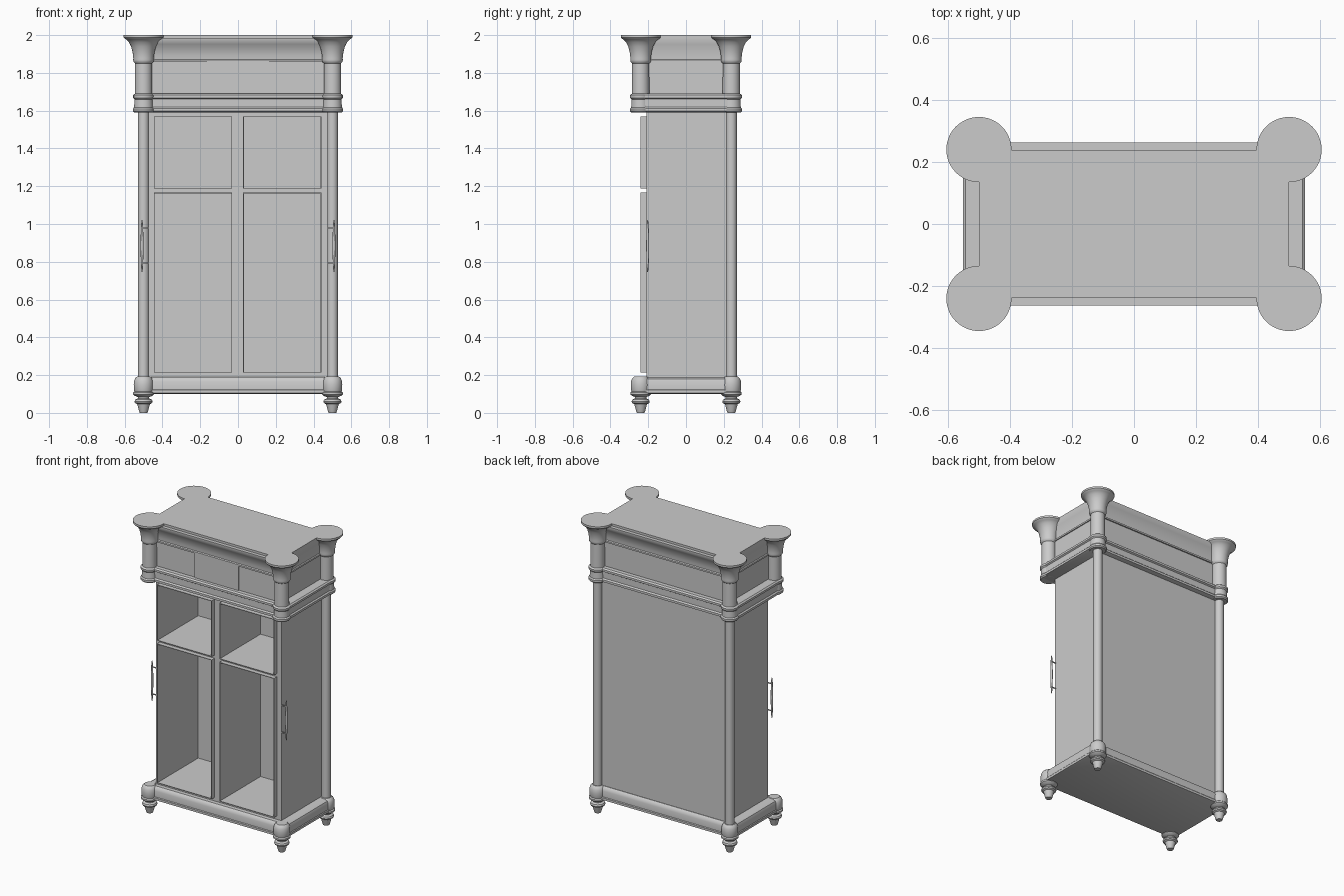
import bpy, bmesh, math

cube = bpy.data.objects.get("Cube")
if cube:
    bpy.data.objects.remove(cube, do_unlink=True)

grey = bpy.data.materials.new("plain grey")
grey.use_nodes = True
grey.diffuse_color = (0.6, 0.6, 0.6, 1)
grey.node_tree.nodes["Principled BSDF"].inputs["Base Color"].default_value = (0.6, 0.6, 0.6, 1)

COL_X, COL_Y = 0.5, 0.24          # corner column centres


def finish(name, bm, smooth=False):
    bmesh.ops.recalc_face_normals(bm, faces=bm.faces)
    mesh = bpy.data.meshes.new(name)
    bm.to_mesh(mesh)
    bm.free()
    mesh.materials.append(grey)
    obj = bpy.data.objects.new(name, mesh)
    bpy.context.collection.objects.link(obj)
    if smooth:
        bpy.ops.object.select_all(action='DESELECT')
        obj.select_set(True)
        bpy.context.view_layer.objects.active = obj
        bpy.ops.object.shade_smooth_by_angle(angle=math.radians(35))
    return obj


def loft(name, rings, smooth=False):
    """Join rings of points into a closed solid."""
    bm = bmesh.new()
    loops = [[bm.verts.new(p) for p in ring] for ring in rings]
    n = len(loops[0])
    for a, b in zip(loops, loops[1:]):
        for i in range(n):
            j = (i + 1) % n
            bm.faces.new((a[i], a[j], b[j], b[i]))
    bm.faces.new(loops[0])
    bm.faces.new(loops[-1])
    return finish(name, bm, smooth)


def turned(name, x, y, profile, sides=32):
    """Round part from (radius, z) pairs."""
    angles = [2 * math.pi * i / sides for i in range(sides)]
    return loft(name, [[(x + r * math.cos(a), y + r * math.sin(a), z) for a in angles]
                       for r, z in profile], True)


def moulding(name, profile, smooth=True):
    """Rectangular stack from (half width, half depth, z) triples."""
    return loft(name, [[(-w, -d, z), (w, -d, z), (w, d, z), (-w, d, z)]
                       for w, d, z in profile], smooth)


def box(name, x0, x1, y0, y1, z0, z1):
    return loft(name, [[(x0, y0, z), (x1, y0, z), (x1, y1, z), (x0, y1, z)] for z in (z0, z1)])


# Base plinth
moulding("base_plinth", [
    (0.53, 0.25, 0.1), (0.542, 0.262, 0.105), (0.542, 0.262, 0.12), (0.538, 0.258, 0.125),
    (0.538, 0.258, 0.165), (0.532, 0.252, 0.18), (0.515, 0.238, 0.19)])

# Cabinet frame: uprights and rails around four open compartments
FRONT, BACK, INNER = -0.21, 0.235, 0.2
COLUMNS = [(-0.445, -0.031), (0.027, 0.441)]
ROWS = [(0.213, 1.166), (1.187, 1.57)]
box("left_side", 0.441, 0.475, FRONT, BACK, 0.18, 1.6)
box("right_side", -0.475, -0.445, FRONT, BACK, 0.18, 1.6)
box("centre_divider", -0.031, 0.027, FRONT, BACK, 0.18, 1.6)
box("back_panel", -0.475, 0.475, INNER, BACK, 0.18, 1.6)
for name, z0, z1 in (("bottom_rail", 0.18, 0.213), ("shelf", 1.166, 1.187), ("top_rail", 1.57, 1.6)):
    box(name, -0.475, 0.475, FRONT, BACK, z0, z1)

# Thin compartment liners standing proud of the frame
T = 0.004
for x0, x1 in COLUMNS:
    for z0, z1 in ROWS:
        box("liner_floor", x0, x1, -0.24, INNER, z0, z0 + T)
        box("liner_ceiling", x0, x1, -0.24, INNER, z1 - T, z1)
        box("liner_right", x0, x0 + T, -0.24, INNER, z0, z1)
        box("liner_left", x1 - T, x1, -0.24, INNER, z0, z1)

# Belt moulding, frieze, drawer, cornice and top
moulding("belt_moulding", [
    (0.535, 0.245, 1.59), (0.551, 0.262, 1.597), (0.551, 0.262, 1.612), (0.543, 0.253, 1.62),
    (0.543, 0.253, 1.662), (0.552, 0.263, 1.668), (0.552, 0.263, 1.682), (0.543, 0.253, 1.69)])
moulding("frieze", [(0.485, 0.225, 1.685), (0.485, 0.225, 1.87)], False)
box("drawer_front", -0.165, 0.165, -0.232, -0.2, 1.69, 1.857)
cove = [(0.486 + 0.014 * t ** 2, 0.226 + 0.036 * t ** 2, 1.872 + 0.1 * t)
        for t in (0, 0.2, 0.4, 0.6, 0.8, 1)]
moulding("cornice", [(0.492, 0.234, 1.857), (0.492, 0.234, 1.868)] + cove + [(0.5, 0.262, 1.985)])
moulding("top_slab", [(0.5, 0.238, 1.975), (0.5, 0.238, 2.0)], False)

FOOT = [(0.02, 0), (0.024, 0.01), (0.032, 0.04), (0.034, 0.046), (0.045, 0.052), (0.048, 0.06),
        (0.044, 0.07), (0.03, 0.077), (0.03, 0.084), (0.046, 0.09), (0.055, 0.098),
        (0.055, 0.108), (0.047, 0.116)]
BLOCK = [(0.047, 0.11), (0.051, 0.122), (0.052, 0.15), (0.05, 0.17), (0.044, 0.184), (0.034, 0.193)]
CAP = [(0.05, 1.59), (0.057, 1.597), (0.057, 1.61), (0.05, 1.618), (0.048, 1.66), (0.056, 1.668),
       (0.057, 1.682), (0.046, 1.69), (0.045, 1.85), (0.053, 1.858), (0.055, 1.868),
       (0.054, 1.878), (0.058, 1.91), (0.066, 1.94), (0.078, 1.963), (0.092, 1.977),
       (0.1, 1.981), (0.105, 1.987), (0.105, 2.0)]
HANDLE = [(0.002, 0.745), (0.005, 0.77), (0.007, 0.83), (0.008, 0.885), (0.007, 0.94),
          (0.005, 1.0), (0.002, 1.02)]

# Corner feet, blocks and capitals; full columns only at the back
for sx in (-1, 1):
    side = "left" if sx > 0 else "right"
    for sy in (-1, 1):
        corner = ("front_" if sy < 0 else "back_") + side
        x, y = sx * COL_X, sy * COL_Y
        turned(corner + "_foot", x, y, FOOT)
        turned(corner + "_base_block", x, y, BLOCK)
        turned(corner + "_capital", x, y, CAP, 48)
    turned("back_" + side + "_column", sx * COL_X, COL_Y, [(0.029, 0.18), (0.029, 1.6)])
    # Side handle on two pins
    turned(side + "_handle", sx * 0.508, -0.203, HANDLE, 12)
    for z in (0.79, 0.975):
        a, b = sorted((sx * 0.47, sx * 0.508))
        box(side + "_handle_pin", a, b, -0.206, -0.2, z, z + 0.006)
